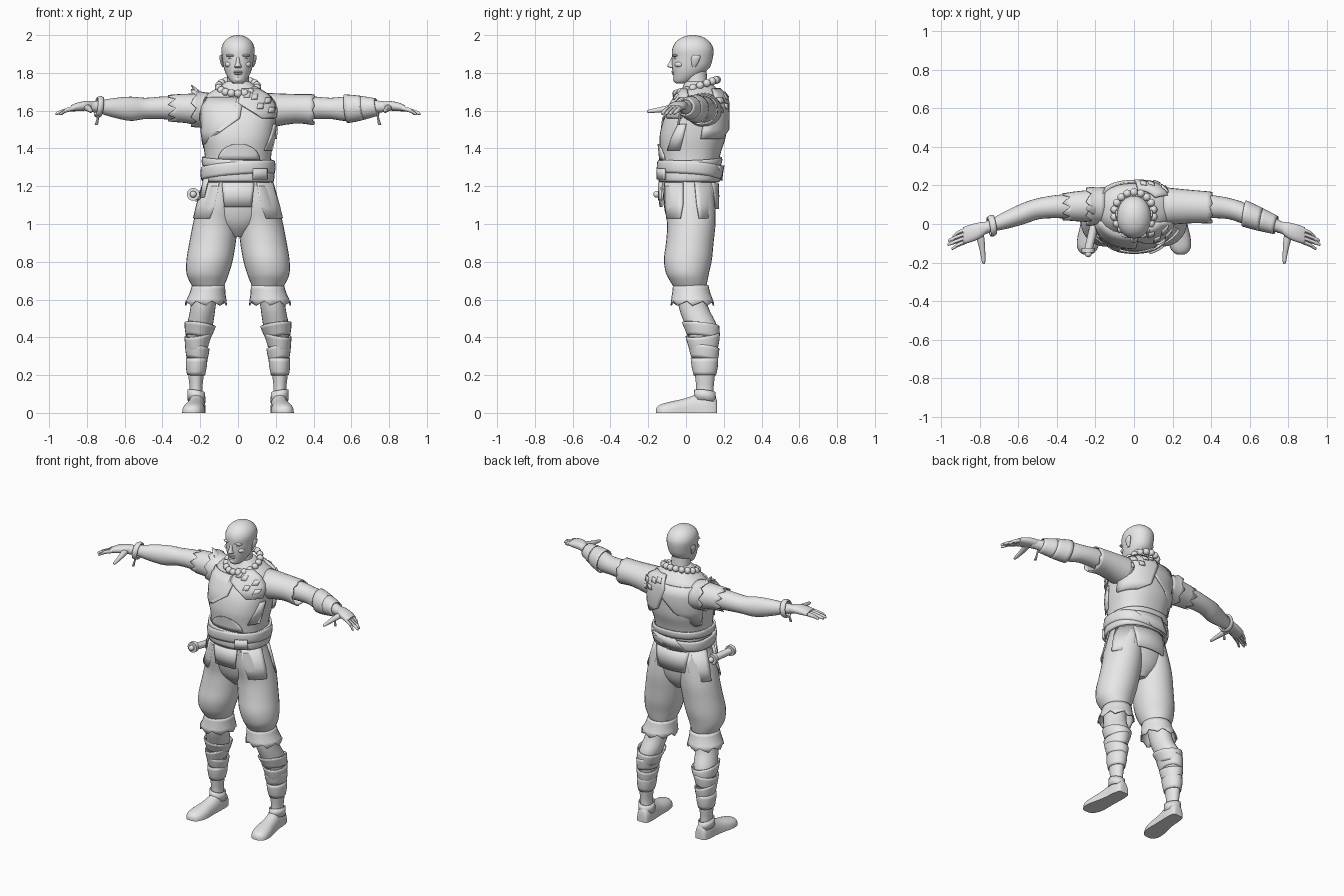
import bpy, bmesh, math
from mathutils import Vector

grey = bpy.data.materials.new("plain grey")
grey.diffuse_color = (0.8, 0.8, 0.8, 1)


def finish(name, bm, thick=0):
    bmesh.ops.recalc_face_normals(bm, faces=bm.faces)
    me = bpy.data.meshes.new(name)
    bm.to_mesh(me)
    bm.free()
    me.materials.append(grey)
    ob = bpy.data.objects.new(name, me)
    bpy.context.collection.objects.link(ob)
    if thick:
        m = ob.modifiers.new("thickness", 'SOLIDIFY')
        m.thickness, m.offset = thick, 0
    return ob


def dense(rows, steps):
    # smooth curve through the section rows
    out = []
    for i in range(len(rows) - 1):
        p = [rows[max(0, min(len(rows) - 1, i + k))] for k in (-1, 0, 1, 2)]
        for s in range(steps):
            t = s / steps
            out.append([0.5 * (2*b + (c-a)*t + (2*a-5*b+4*c-d)*t*t + (3*b-a-3*c+d)*t**3)
                        for a, b, c, d in zip(*p)])
    return out + [list(rows[-1])]


def at(rows, t):
    d = sorted(dense(rows, 6))
    t = max(d[0][0], min(d[-1][0], t))
    for a, b in zip(d, d[1:]):
        if a[0] <= t <= b[0]:
            f = (t - a[0]) / max(1e-6, b[0] - a[0])
            return [p + (q - p) * f for p, q in zip(a, b)]


def tube(name, axis, rows, sides=24, steps=3, power=1.0, side=1, caps=True,
         jag=0, tilt=0, thick=0, flat=False):
    # rows: position along axis, two centre coordinates, two radii
    bm = bmesh.new()
    rings, d = [], dense(rows, steps)
    for k, (t, c1, c2, r1, r2) in enumerate(d):
        ring = []
        for j in range(sides):
            a = 2 * math.pi * j / sides
            ca, sa = math.cos(a), math.sin(a)
            u = c1 + max(r1, .002) * math.copysign(abs(ca) ** power, ca)
            v = c2 + max(r2, .002) * math.copysign(abs(sa) ** power, sa)
            if flat:                       # flat-bottomed section standing on c2
                v = c2 + r2 * max(sa, 0) ** .7
            w = t + tilt * math.cos(a + .7)
            if k == len(d) - 1:
                w += jag * (j % 3 - 1)
            p = {'x': (w, u, v), 'y': (u, w, v), 'z': (u, v, w)}[axis]
            ring.append(bm.verts.new((p[0] * side, p[1], p[2])))
        rings.append(ring)
    for a, b in zip(rings, rings[1:]):
        for j in range(sides):
            n = (j + 1) % sides
            bm.faces.new((a[j], a[n], b[n], b[j]))
    if caps:
        bm.faces.new(rings[0])
        bm.faces.new(rings[-1])
    return finish(name, bm, thick)


def panel(name, body, rows, front=-1, off=.007, power=1.0, thick=.008, cols=10):
    # thin plate lying on a body; rows: height, left x, right x
    bm = bmesh.new()
    grid = []
    for z, xl, xr in rows:
        _, cx, cy, rx, ry = at(body, z)
        line = []
        for i in range(cols + 1):
            x = xl + (xr - xl) * i / cols
            u = min(.985, abs(x - cx) / (rx + off))
            y = cy + front * (ry + off) * (1 - u ** (2 / power)) ** (power / 2)
            line.append(bm.verts.new((x, y, z)))
        grid.append(line)
    for a, b in zip(grid, grid[1:]):
        for i in range(cols):
            bm.faces.new((a[i], a[i+1], b[i+1], b[i]))
    return finish(name, bm, thick)


def ball(name, c, r, seg=14):
    bm = bmesh.new()
    bmesh.ops.create_uvsphere(bm, u_segments=seg, v_segments=seg // 2 + 2, radius=1)
    for v in bm.verts:
        v.co = Vector((c[i] + v.co[i] * r[i] for i in range(3)))
    return finish(name, bm)


# torso and trunk
P = .85
torso = [(1.18, 0, .015, .17, .14), (1.30, 0, .02, .172, .148), (1.38, 0, .025, .178, .16),
         (1.46, 0, .035, .192, .175), (1.55, 0, .048, .2, .168), (1.62, 0, .068, .2, .148),
         (1.68, 0, .08, .17, .122), (1.72, 0, .07, .11, .09), (1.755, 0, .06, .062, .065)]
tube("torso", 'z', torso, 36, 4, P)
hips = [(1.22, 0, .015, .175, .14), (1.1, 0, .02, .2, .138), (1.0, 0, .025, .15, .115), (.93, 0, .03, .04, .06)]
tube("pelvis", 'z', hips, 28, 3)

# overlapping robe cloths and belly plate
panel("robe_chest_cloth", torso, [(1.42, -.186, -.18), (1.49, -.195, -.09), (1.56, -.2, .01),
      (1.62, -.2, .02), (1.67, -.17, .03)], power=P)
panel("robe_side_cloth", torso, [(1.39, .14, .18), (1.46, .17, .195), (1.53, .19, .203)], power=P, cols=4)
for front, tag, low in ((-1, "front", 1.56), (1, "back", 1.45)):
    panel("mantle_" + tag, torso, [(low, .13, .2), (low + .05, .05, .205), (1.64, 0, .195),
          (1.68, .01, .165), (1.715, .02, .11)], front, .012, P, .012)
    for i, (x, z) in enumerate(((.09, 1.66), (.16, 1.64), (.12, 1.61), (.18, 1.59), (.05, 1.67))):
        panel(f"mantle_patch_{tag}_{i}", torso, [(z, x - .02, x + .012), (z + .028, x - .014, x + .016)],
              front, .02, P, .009, 3)
panel("robe_back_cloth", torso, [(1.40, -.18, -.16), (1.5, -.195, -.06), (1.6, -.2, .05), (1.67, -.17, .05)],
      1, .007, P)
panel("belly_plate", torso, [(1.34 + .085 * math.sin(a), .005 - .11 * math.cos(a), .005 + .11 * math.cos(a))
      for a in (0, .3, .6, .9, 1.2, 1.45)], power=P)

# belt wraps
for name, z0, z1, off, tilt in (("belt_lower", 1.225, 1.285, .012, 0), ("belt_sash", 1.25, 1.315, .017, .022),
                                ("belt_upper", 1.30, 1.345, .009, -.012)):
    rows = []
    for z, o in ((z0, off), ((z0 + z1) / 2, off + .005), (z1, off)):
        r = at(torso, z)
        rows.append((z, r[1], r[2], r[3] + o, r[4] + o))
    tube(name, 'z', rows, 36, 2, P, caps=False, tilt=tilt, thick=.012)
panel("belt_buckle", torso, [(1.235, .08, .15), (1.295, .08, .15)], off=.03, power=P, thick=.016)
panel("belt_back_fold", torso, [(1.23, -.12, .0), (1.31, -.05, .13)], 1, .028, P, .014)

# hem panels
panel("front_hem", hips, [(1.09, -.072, .072), (1.15, -.078, .078), (1.22, -.085, .085)], off=.02)
for f, tag in ((-1, "front"), (1, "back")):
    for s in (1, -1):
        panel(f"side_hem_{tag}_{s}", [(1.22, 0, .015, .18, .14), (1.12, 0, .02, .21, .145),
              (1.03, 0, .02, .24, .145)], [(1.03, s * .235, s * .15), (1.1, s * .218, s * .12),
              (1.22, s * .184, s * .1)], f, .008)
panel("back_hem", hips, [(1.08, -.1, .1), (1.15, -.11, .11), (1.22, -.12, .12)], 1, .014)

# scroll case hanging at the hip
tube("scroll_case", 'y', [(-.13, -.235, 1.155, .022, .022), (0, -.205, 1.145, .022, .022)], 14, 1)
for i, (x, y, z) in enumerate(((-.237, -.135, 1.157), (-.203, .005, 1.145))):
    tube(f"scroll_rim_{i}", 'y', [(y - .012, x, z, .034, .034), (y + .012, x, z, .034, .034)], 14, 1)
    ball(f"scroll_knob_{i}", (x, y + (.02 if i else -.02), z), (.018, .018, .018))
panel("scroll_strap", hips, [(1.14, -.2, -.18), (1.24, -.182, -.155)], off=.025, cols=3)

# head, neck and face
tube("neck", 'z', [(1.68, 0, .062, .075, .07), (1.74, 0, .055, .06, .06), (1.82, 0, .05, .056, .058)])
head = [(1.743, 0, -.022, .022, .028), (1.755, 0, -.016, .04, .047), (1.79, 0, .008, .062, .076),
        (1.83, 0, .026, .076, .1), (1.88, 0, .034, .084, .108), (1.925, 0, .036, .088, .109),
        (1.96, 0, .036, .077, .093), (1.985, 0, .036, .052, .063), (1.997, 0, .036, .024, .028), (2, 0, .036, .003, .003)]
tube("head", 'z', head, 32, 4, .95)
tube("nose", 'z', [(1.826, 0, -.07, .015, .012), (1.834, 0, -.076, .019, .023), (1.85, 0, -.074, .012, .019),
     (1.875, 0, -.068, .009, .012), (1.893, 0, -.063, .008, .008)], 12, 3)
ball("upper_lip", (0, -.064, 1.806), (.026, .014, .006))
ball("lower_lip", (0, -.061, 1.795), (.022, .014, .006))
ball("chin", (0, -.047, 1.766), (.026, .022, .019))
for s in (1, -1):
    ball(f"brow_{s}", (s * .034, -.055, 1.892), (.032, .018, .008))
    ball(f"eye_{s}", (s * .033, -.053, 1.876), (.017, .013, .006))
    ball(f"cheek_{s}", (s * .045, -.032, 1.845), (.026, .028, .018))
    tube(f"ear_{s}", 'z', [(1.83, .077, .042, .006, .008), (1.85, .084, .046, .008, .017),
         (1.88, .09, .052, .009, .024), (1.895, .09, .055, .006, .016)], 12, 3, side=s)

# bead necklace and pendant
for i in range(18):
    a = 2 * math.pi * (i + .5) / 18
    ball(f"necklace_bead_{i}", (.102 * math.cos(a), .056 + .108 * math.sin(a), 1.727 + .037 * math.sin(a)),
         (.021, .021, .021), 12)
tube("pendant", 'z', [(1.565, 0, -.108, .003, .003), (1.62, 0, -.085, .018, .009), (1.665, 0, -.06, .009, .008)], 8, 1)

# arms and hands
arm = [(.12, .09, 1.6, .085, .085), (.22, .095, 1.605, .08, .08), (.3, .092, 1.612, .067, .066),
       (.4, .09, 1.615, .06, .06), (.49, .08, 1.612, .055, .056), (.57, .055, 1.61, .056, .064),
       (.66, .022, 1.615, .047, .051), (.74, -.008, 1.62, .034, .033), (.8, -.035, 1.622, .032, .026)]
palm = [(.765, -.018, 1.624, .03, .024), (.8, -.034, 1.626, .042, .026), (.85, -.05, 1.62, .046, .023),
        (.885, -.06, 1.612, .043, .016)]
for s in (1, -1):
    tube(f"arm_{s}", 'x', arm, 24, 4, side=s)
    tube(f"palm_{s}", 'x', palm, 18, 3, .85, side=s)
    for i, tip in enumerate((.945, .966, .962, .94)):
        y = -.09 + i * .021
        tube(f"finger_{s}_{i}", 'x', [(.865, y, 1.614, .0115, .013), (.91, y - .018, 1.602, .0105, .012),
             (tip - .01, y - .034, 1.587, .009, .009), (tip, y - .038, 1.582, .004, .004)], 10, 3, side=s)
    tube(f"thumb_{s}", 'y', [(-.03, .805, 1.62, .024, .018), (-.09, .792, 1.612, .019, .017),
         (-.15, .783, 1.603, .013, .013), (-.195, .779, 1.597, .009, .009), (-.207, .778, 1.596, .003, .003)], 12, 3, side=s)
    tube(f"wrist_tassel_{s}", 'z', [(1.525, .75, -.04, .009, .008), (1.56, .742, -.035, .006, .006),
         (1.6, .735, -.03, .006, .006)], 8, 2, side=s)
tube("right_shoulder_edge", 'x', [(.15, .095, 1.6, .092, .09), (.2, .093, 1.607, .093, .091),
     (.235, .09, 1.615, .098, .1)], 24, 2, side=-1, caps=False, jag=.014, thick=.008)
tube("right_shoulder_point", 'z', [(1.66, -.19, .08, .03, .05), (1.70, -.215, .08, .018, .03),
     (1.737, -.247, .08, .003, .004)], 10, 2)
tube("right_torn_sleeve", 'x', [(.19, .094, 1.605, .085, .084), (.28, .092, 1.612, .076, .074),
     (.35, .09, 1.613, .07, .07)], 24, 2, side=-1, caps=False, jag=.02, thick=.006)
tube("right_bracelet", 'x', [(.722, -.004, 1.62, .045, .047), (.735, -.008, 1.62, .051, .053),
     (.75, -.014, 1.62, .045, .047)], 20, 2, side=-1, caps=False, tilt=.01, thick=.01)
tube("left_sleeve", 'x', [(.15, .092, 1.6, .095, .09), (.3, .09, 1.61, .082, .074), (.4, .085, 1.605, .079, .078)],
     24, 3, caps=False, jag=.006, thick=.008)
for i, (x0, x1) in enumerate(((.57, .66), (.655, .735))):
    rows = []
    for x in (x0, (x0 + x1) / 2, x1):
        r = at(arm, x)
        rows.append((x, r[1], r[2], r[3] + .008, r[4] + .008))
    tube(f"left_bracer_{i}", 'x', rows, 24, 2, caps=False, tilt=.012, thick=.008)

# legs, mirrored
trouser = [(1.2, .095, .015, .085, .128), (1.1, .105, .02, .108, .134), (1.0, .12, .028, .119, .128),
           (.9, .135, .02, .123, .126), (.81, .15, .01, .123, .127), (.74, .16, .008, .113, .114),
           (.695, .16, .015, .096, .098), (.66, .157, .022, .078, .083)]
calf = [(.68, .17, .025, .07, .075), (.56, .185, .04, .066, .078), (.47, .2, .077, .068, .084),
        (.4, .212, .09, .058, .076), (.3, .218, .097, .048, .064), (.2, .222, .1, .041, .053),
        (.13, .222, .1, .034, .046), (.06, .22, .1, .04, .05)]
shoe = [(.165, .215, 0, .025, .05), (.155, .216, 0, .038, .085), (.11, .218, 0, .046, .112), (.06, .22, 0, .047, .1),
        (0, .226, 0, .051, .078), (-.07, .234, 0, .059, .062), (-.12, .24, 0, .054, .05),
        (-.148, .242, 0, .037, .036), (-.159, .243, 0, .016, .02)]
for s in (1, -1):
    tube(f"trouser_leg_{s}", 'z', trouser, 28, 4, side=s)
    tube(f"trouser_cuff_{s}", 'z', [(.675, .156, .025, .084, .09), (.63, .162, .028, .092, .098),
         (.58, .17, .034, .108, .112)], 24, 2, side=s, caps=False, jag=.012, thick=.008)
    tube(f"calf_{s}", 'z', calf, 24, 3, side=s)
    for i, (z0, z1, flare) in enumerate(((.47, .40, .012), (.415, .34, .01), (.35, .28, .009), (.29, .2, .006))):
        rows = []
        for z, o in ((z0, flare), ((z0 + z1) / 2, .008), (z1, .003)):
            r = at(calf, z)
            rows.append((z, r[1], r[2], r[3] + o, r[4] + o))
        tube(f"leg_wrap_{s}_{i}", 'z', rows, 24, 2, side=s, caps=False, tilt=.015 * (1, -1, 1, 0)[i], thick=.007)
    tube(f"shoe_{s}", 'y', shoe, 28, 4, side=s, flat=True)
    tube(f"shoe_collar_{s}", 'z', [(.06, .22, .1, .045, .056), (.115, .221, .1, .043, .053)], 20, 1, side=s,
         caps=False, tilt=.01, thick=.007)

# smooth shading with sharp edges kept
bpy.ops.object.select_all(action='SELECT')
bpy.context.view_layer.objects.active = bpy.context.selected_objects[0]
bpy.ops.object.shade_smooth_by_angle(angle=math.radians(40))
